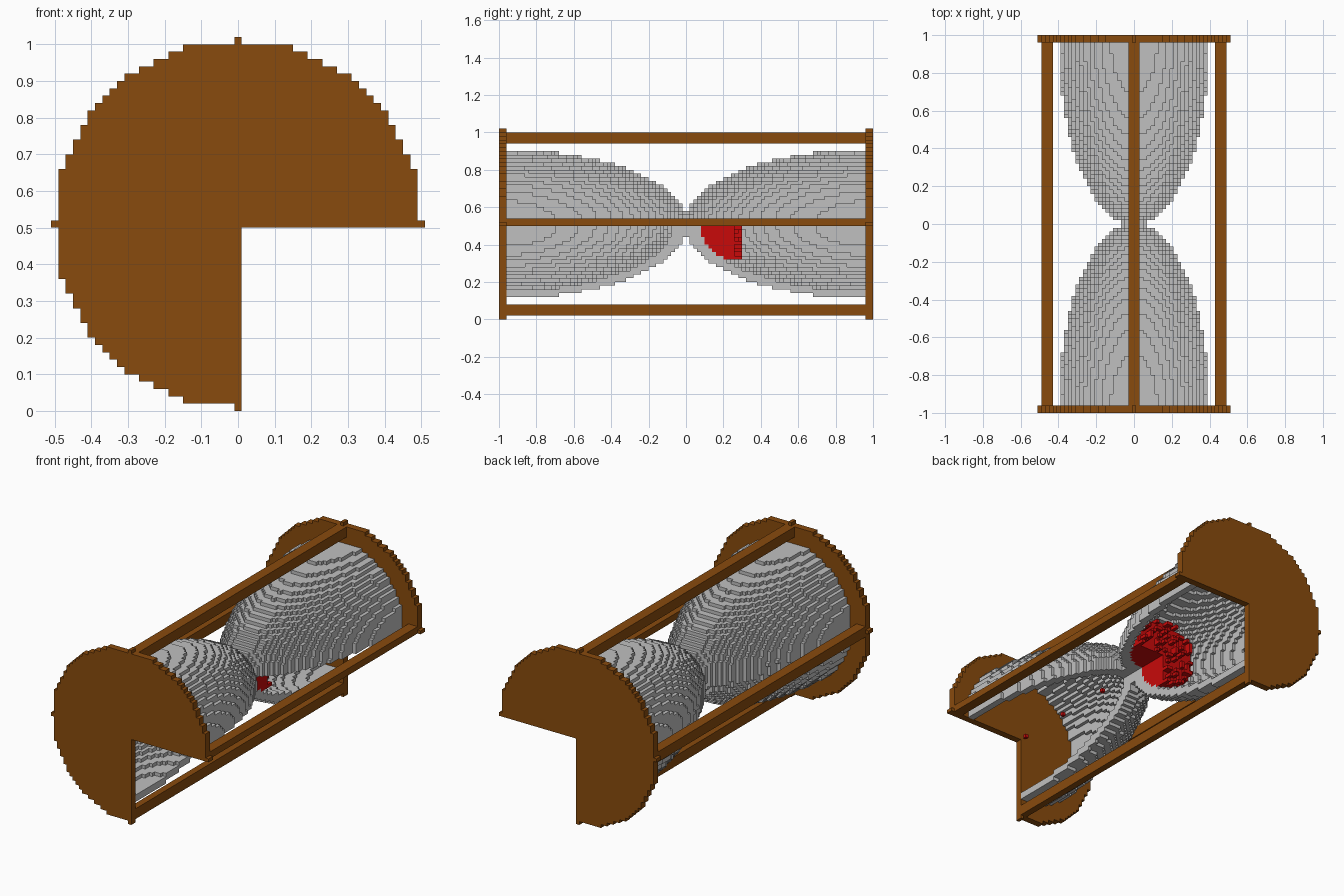
import bpy
import random
from math import sqrt

if "Cube" in bpy.data.objects:
    bpy.data.objects.remove(bpy.data.objects["Cube"])

random.seed(4)
U = 0.02                      # edge length of one cube
HALF = 50                     # cubes from the neck to each end


def material(name, color):
    m = bpy.data.materials.new(name)
    m.diffuse_color = (*color, 1.0)
    m.use_nodes = True
    m.node_tree.nodes["Principled BSDF"].inputs["Base Color"].default_value = m.diffuse_color
    return m


wood = material("brown wood", (0.25, 0.070, 0.004))
glass = material("pale grey glass", (0.53, 0.53, 0.53))
red = material("red sand", (0.58, 0.003, 0.003))


def kept(i, k):
    """The lower right quarter is cut away to show the inside."""
    return not (i > 0 and k < 0)


def disc(limit):
    """Cubes (i, k) of a round slice whose squared radius is under the limit."""
    n = int(sqrt(max(limit, 0)))
    return [(i, k) for i in range(-n, n + 1) for k in range(-n, n + 1)
            if i * i + k * k <= limit and kept(i, k)]


def ellipse(m, radius, length):
    """Squared radius of the bulb at m cubes from the neck."""
    return radius ** 2 * (1 - ((HALF - m) / length) ** 2)


def row(m, side):
    """Row index along y for the m-th cube (1 to 50) on one side of the neck."""
    return m - 1 if side > 0 else -m


parts = {}

# Round end plates, two cubes thick
for side, name in ((-1, "front_end_plate"), (1, "back_end_plate")):
    parts[name] = (wood, {(i, row(m, side), k) for m in (49, 50) for i, k in disc(625)})

# Four square rods between the plates
for name, ci, ck in (("top_rod", 0, 23), ("bottom_rod", 0, -23),
                     ("left_rod", -23, 0), ("right_rod", 23, 0)):
    parts[name] = (wood, {(i, j, k) for j in range(-48, 48)
                          for i in range(ci - 1, ci + 2)
                          for k in range(ck - 1, ck + 2) if kept(i, k)})

# Two hollow half-ellipsoid bulbs meeting at the neck
for side, name in ((-1, "front_bulb"), (1, "back_bulb")):
    cells = set()
    for m in range(1, 49):
        inner = ellipse(m, 18, 46)
        cells |= {(i, row(m, side), k) for i, k in disc(ellipse(m, 20, 50))
                  if i * i + k * k > inner or inner <= 0}
    parts[name] = (glass, cells)

# Sand heap resting against the neck, with an uneven surface
sand = set()
for i, k in disc(90):
    top = 13 + (random.choice((1, 2)) if random.random() < 0.3 else 0)
    sand |= {(i, row(m, 1), k) for m in range(5, top + 1)
             if i * i + k * k <= ellipse(m, 18, 46)}
parts["sand_heap"] = (red, sand)

# Single grains falling along the axis
parts["falling_grains"] = (red, {(0, j, 0) for j in (-14, -31, -47)})

# Corner offsets of the six cube sides, wound outward
SIDES = {
    (1, 0, 0): ((1, 0, 0), (1, 1, 0), (1, 1, 1), (1, 0, 1)),
    (-1, 0, 0): ((0, 0, 0), (0, 0, 1), (0, 1, 1), (0, 1, 0)),
    (0, 1, 0): ((0, 1, 0), (0, 1, 1), (1, 1, 1), (1, 1, 0)),
    (0, -1, 0): ((0, 0, 0), (1, 0, 0), (1, 0, 1), (0, 0, 1)),
    (0, 0, 1): ((0, 0, 1), (1, 0, 1), (1, 1, 1), (0, 1, 1)),
    (0, 0, -1): ((0, 0, 0), (0, 1, 0), (1, 1, 0), (1, 0, 0)),
}
solid = set().union(*(cells for _, cells in parts.values()))


def build(name, mat, cells):
    """Make one object from the exposed sides of its cubes."""
    index, faces = {}, []
    for i, j, k in sorted(cells):
        for (a, b, c), corners in SIDES.items():
            if (i + a, j + b, k + c) not in solid:
                faces.append([index.setdefault((i + p, j + q, k + r), len(index))
                              for p, q, r in corners])
    verts = [((x - 0.5) * U, y * U, (z + 25) * U) for x, y, z in index]
    mesh = bpy.data.meshes.new(name)
    mesh.from_pydata(verts, [], faces)
    mesh.materials.append(mat)
    bpy.context.collection.objects.link(bpy.data.objects.new(name, mesh))


for part, (mat, cells) in parts.items():
    build(part, mat, cells)
